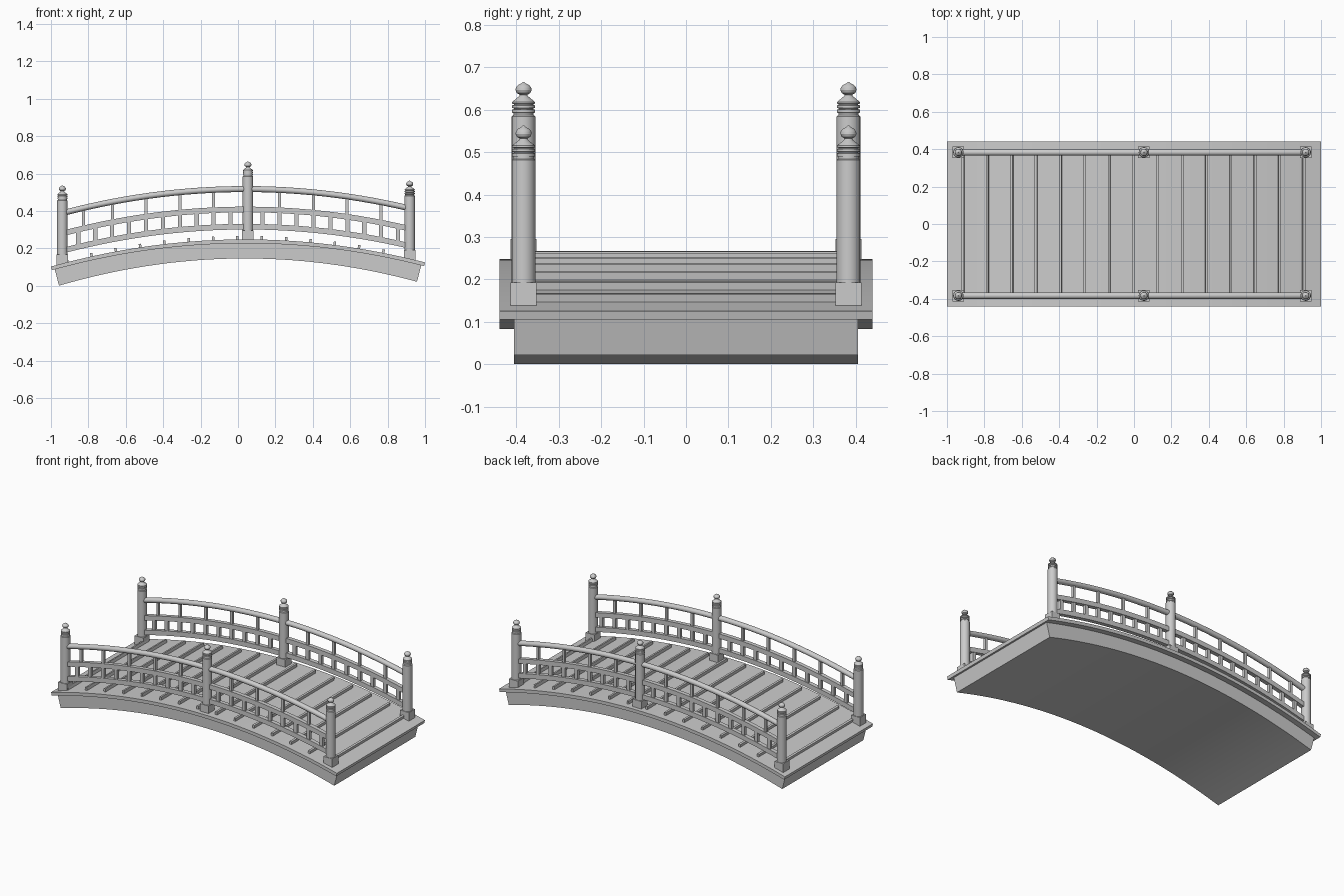
import bpy, bmesh, math
from mathutils import Vector, Matrix

if "Cube" in bpy.data.objects:
    bpy.data.objects.remove(bpy.data.objects["Cube"])

TILT = 0.011


def arc(x, c, k=0.134):
    """Height of an arched curve with crown height c."""
    return c - k * x * x + TILT * x


def finish(bm, name, smooth=True):
    bmesh.ops.recalc_face_normals(bm, faces=bm.faces)
    me = bpy.data.meshes.new(name)
    bm.to_mesh(me)
    bm.free()
    ob = bpy.data.objects.new(name, me)
    bpy.context.collection.objects.link(ob)
    if smooth:
        bpy.ops.object.select_all(action='DESELECT')
        ob.select_set(True)
        bpy.context.view_layer.objects.active = ob
        bpy.ops.object.shade_smooth_by_angle(angle=math.radians(30))
    return ob


def loft(bm, rings):
    """Skin a list of closed rings and cap both ends."""
    vs = [[bm.verts.new(p) for p in r] for r in rings]
    n = len(vs[0])
    for a, b in zip(vs, vs[1:]):
        for i in range(n):
            bm.faces.new((a[i], a[(i + 1) % n], b[(i + 1) % n], b[i]))
    bm.faces.new(vs[0])
    bm.faces.new(vs[-1])


def span(x0, x1, n):
    return [x0 + (x1 - x0) * i / n for i in range(n + 1)]


def arched_slab(name, half_top, half_bot, w, top, bot):
    bm = bmesh.new()
    rings = []
    for t in span(-1, 1, 32):
        xt, xb = t * half_top, t * half_bot
        zt, zb = arc(xt, *top), arc(xb, *bot)
        rings.append([(xt, -w, zt), (xt, w, zt), (xb, w, zb), (xb, -w, zb)])
    loft(bm, rings)
    return finish(bm, name)


def rail(bm, x0, x1, y, c, section):
    """Sweep a (y, z) section along the arch."""
    loft(bm, [[(x, y + dy, arc(x, c) + dz) for dy, dz in section]
              for x in span(x0, x1, 28)])


def box(bm, center, size, slope=0.0):
    m = (Matrix.Translation(Vector(center)) @ Matrix.Rotation(-math.atan(slope), 4, 'Y')
         @ Matrix.Diagonal((*size, 1)))
    bmesh.ops.create_cube(bm, size=1, matrix=m)


# Arched deck and the solid body beneath it
arched_slab("deck", 1.0, 0.995, 0.44, (0.248, 0.134), (0.227, 0.134))
arched_slab("bridge_body", 0.98, 0.957, 0.405, (0.228, 0.134), (0.146, 0.147))

# Cross battens on the deck
bm = bmesh.new()
for i in range(-7, 8):
    x = i * 0.13 - 0.003
    box(bm, (x, 0, arc(x, 0.254)), (0.013, 0.80, 0.026), -0.268 * x + TILT)
finish(bm, "deck_battens", False)

# Posts: square foot and turned shaft with rings, cone and finial
posts = (-0.939, 0.053, 0.918)
profile = [(0.028, 0.04), (0.028, 0.346), (0.024, 0.349), (0.024, 0.354),
           (0.027, 0.355), (0.027, 0.362), (0.023, 0.363), (0.023, 0.365),
           (0.027, 0.366), (0.027, 0.372), (0.023, 0.373), (0.023, 0.375),
           (0.027, 0.376), (0.027, 0.380), (0.010, 0.394), (0.009, 0.397),
           (0.016, 0.401), (0.019, 0.408), (0.018, 0.414), (0.013, 0.420),
           (0.005, 0.424), (0.002, 0.427)]
for side, y in (("front", -0.383), ("back", 0.383)):
    for place, x in zip(("left", "middle", "right"), posts):
        bm = bmesh.new()
        base = arc(x, 0.248) - 0.010
        box(bm, (x, y, base + 0.028), (0.061, 0.061, 0.058))
        loft(bm, [[(x + r * math.cos(a * math.tau / 24),
                    y + r * math.sin(a * math.tau / 24), base + z)
                   for a in range(24)] for r, z in profile])
        finish(bm, f"{side}_{place}_post")

    # Round handrail and two square rails
    bm = bmesh.new()
    rail(bm, posts[0], posts[2], y, 0.517,
         [(0.017 * math.cos(a * math.tau / 16), 0.016 * math.sin(a * math.tau / 16))
          for a in range(16)])
    finish(bm, f"{side}_handrail")
    for label, c in (("middle", 0.408), ("lower", 0.316)):
        bm = bmesh.new()
        h, d = 0.015, 0.013
        rail(bm, posts[0], posts[2], y, c, [(-d, -h), (d, -h), (d, h), (-d, h)])
        finish(bm, f"{side}_{label}_rail")

    # Balusters: close spacing below, every second one above
    bm = bmesh.new()
    lower = [-0.854 + 0.0905 * i for i in range(10)] + [0.132 + 0.0905 * i for i in range(9)]
    upper = [-0.826, -0.672, -0.491, -0.310, -0.130, 0.222, 0.403, 0.584, 0.765]
    for x in lower:
        box(bm, (x, y, arc(x, 0.362)), (0.022, 0.018, 0.09))
    for x in upper:
        box(bm, (x, y, arc(x, 0.462)), (0.016, 0.016, 0.11))
    finish(bm, f"{side}_balusters", False)
